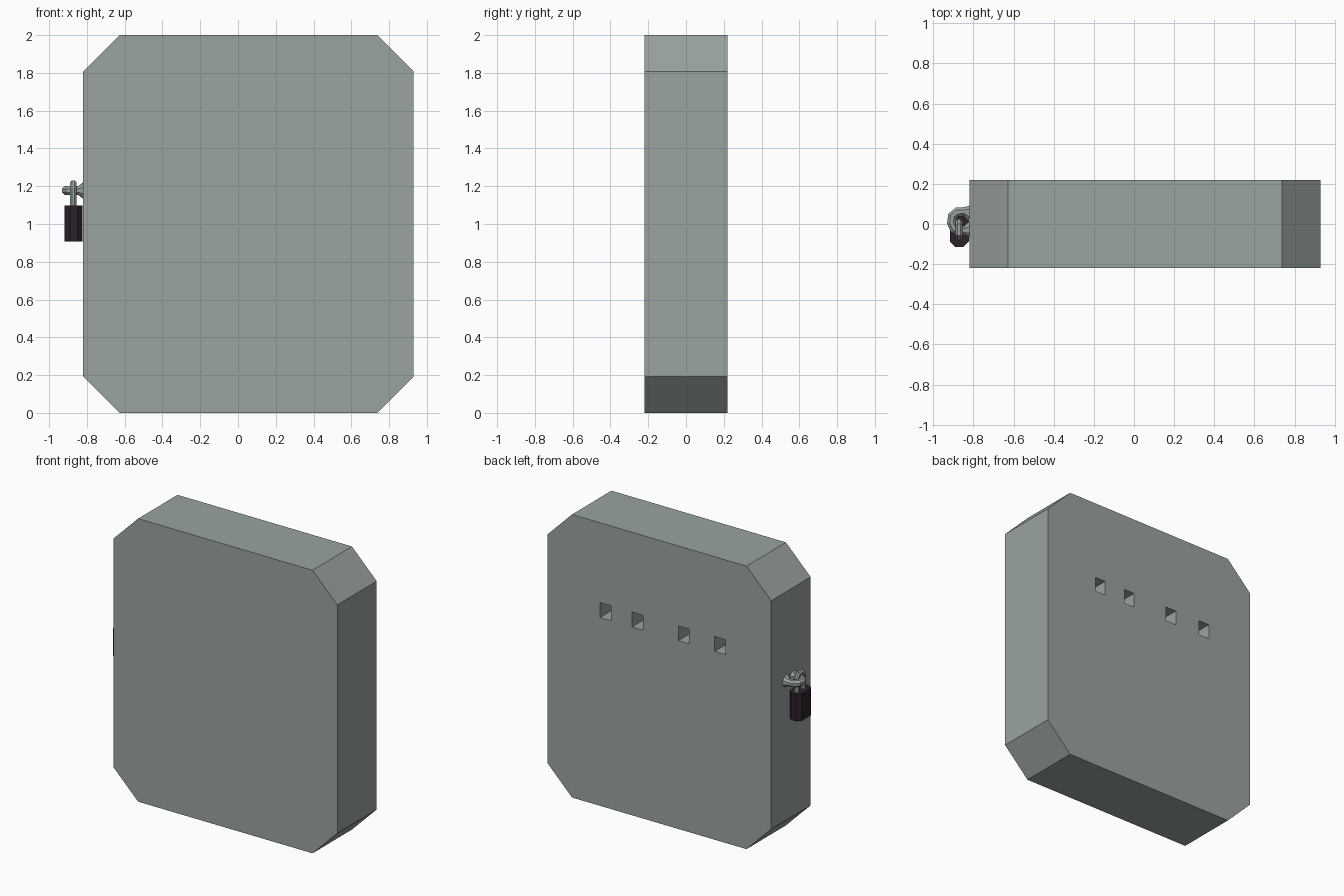
import bpy, bmesh, math
from mathutils import Vector

if "Cube" in bpy.data.objects:
    bpy.data.objects.remove(bpy.data.objects["Cube"])


def material(name, rgb):
    m = bpy.data.materials.new(name)
    m.diffuse_color = (*rgb, 1)
    m.use_nodes = True
    m.node_tree.nodes["Principled BSDF"].inputs["Base Color"].default_value = m.diffuse_color
    return m


GREY = material("grey metal", (0.32, 0.37, 0.355))
DARK = material("dark plum", (0.027, 0.015, 0.027))


def add_object(name, bm, mat):
    bmesh.ops.recalc_face_normals(bm, faces=bm.faces)
    me = bpy.data.meshes.new(name)
    bm.to_mesh(me)
    bm.free()
    me.materials.append(mat)
    ob = bpy.data.objects.new(name, me)
    bpy.context.collection.objects.link(ob)
    return ob


def chamfered_profile(a0, a1, b0, b1, c):
    return [(a0 + c, b0), (a1 - c, b0), (a1, b0 + c), (a1, b1 - c),
            (a1 - c, b1), (a0 + c, b1), (a0, b1 - c), (a0, b0 + c)]


def prism(name, points, depth, mat):
    """Extrude a closed list of 3D points along the depth vector."""
    bm = bmesh.new()
    face = bm.faces.new([bm.verts.new(p) for p in points])
    ext = bmesh.ops.extrude_face_region(bm, geom=[face])["geom"]
    bmesh.ops.translate(bm, vec=depth,
                        verts=[v for v in ext if isinstance(v, bmesh.types.BMVert)])
    return add_object(name, bm, mat)


def tube(name, path, radii, up, mat, sides=8):
    """Sweep a round section along a flat path whose plane normal is up."""
    bm = bmesh.new()
    path = [Vector(p) for p in path]
    up = Vector(up)
    rings = []
    for i, (p, r) in enumerate(zip(path, radii)):
        d = (path[min(i + 1, len(path) - 1)] - path[max(i - 1, 0)]).normalized()
        side = d.cross(up)
        angles = [(k + 0.5) * math.tau / sides for k in range(sides)]
        rings.append([bm.verts.new(p + r * (math.cos(a) * side + math.sin(a) * up))
                      for a in angles])
    for a, b in zip(rings, rings[1:]):
        for k in range(sides):
            n = (k + 1) % sides
            bm.faces.new((a[k], a[n], b[n], b[k]))
    bm.faces.new(rings[0])
    bm.faces.new(rings[-1])
    return add_object(name, bm, mat)


# Slab body with cut corners
body = prism("door_body",
             [(x, -0.22, z) for x, z in chamfered_profile(-0.82, 0.93, 0, 2, 0.193)],
             (0, 0.44, 0), GREY)

# Four square sockets sunk in the back
bm = bmesh.new()
for x in (0.476, 0.226, -0.136, -0.42):
    verts = bmesh.ops.create_cube(bm, size=1)["verts"]
    bmesh.ops.scale(bm, vec=(0.085, 0.4, 0.105), verts=verts)
    bmesh.ops.translate(bm, vec=(x, 0.22, 1.383), verts=verts)
cutter = add_object("socket_cutter", bm, GREY)
cutter.hide_render = True
mod = body.modifiers.new("sockets", "BOOLEAN")
mod.operation = "DIFFERENCE"
mod.solver = "EXACT"
mod.object = cutter
bpy.context.view_layer.objects.active = body
bpy.ops.object.modifier_apply(modifier=mod.name)
bpy.data.objects.remove(cutter)

# Staple on the left side, flared where it meets the body
tube("staple",
     [(-0.815, 0.055, 1.177), (-0.83, 0.058, 1.177), (-0.845, 0.061, 1.177),
      (-0.88, 0.06, 1.177), (-0.905, 0.04, 1.177), (-0.909, 0.005, 1.177),
      (-0.895, -0.025, 1.177), (-0.865, -0.034, 1.177), (-0.845, -0.033, 1.177),
      (-0.83, -0.031, 1.177), (-0.815, -0.03, 1.177)],
     [0.047, 0.036] + [0.025] * 7 + [0.036, 0.047], (0, 0, 1), GREY)

# Padlock body
prism("padlock_body",
      [(x, y, 0.907) for x, y in chamfered_profile(-0.918, -0.823, -0.115, 0.045, 0.028)],
      (0, 0, 0.19), DARK)

# Padlock shackle through the staple
tube("padlock_shackle",
     [(-0.872, 0.008, 1.08), (-0.872, 0.008, 1.19), (-0.872, -0.008, 1.216),
      (-0.872, -0.05, 1.216), (-0.872, -0.066, 1.19), (-0.872, -0.066, 1.08)],
     [0.018] * 6, (1, 0, 0), GREY)
